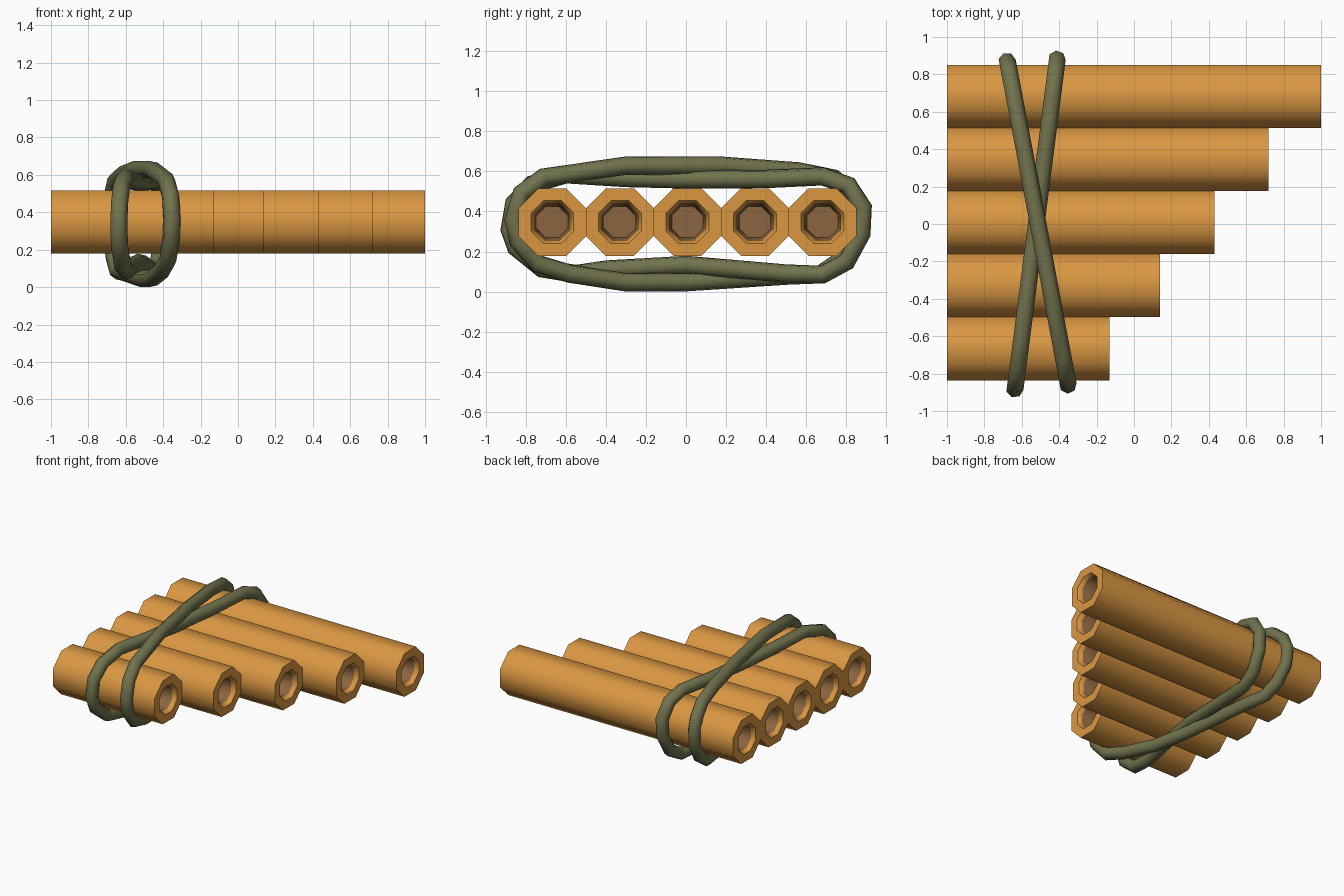
import bpy, bmesh, math
from mathutils import Vector

if "Cube" in bpy.data.objects:
    bpy.data.objects.remove(bpy.data.objects["Cube"])


def material(name, rgb):
    m = bpy.data.materials.new(name)
    m.diffuse_color = (*rgb, 1)
    m.use_nodes = True
    m.node_tree.nodes["Principled BSDF"].inputs["Base Color"].default_value = m.diffuse_color
    return m


BAMBOO = material("bamboo orange", (0.70, 0.31, 0.055))
INNER = material("bore brown", (0.26, 0.13, 0.05))
DARK = material("deep bore dark brown", (0.09, 0.03, 0.018))
CORD = material("olive cord", (0.165, 0.17, 0.075))


def finish(name, bm, mats, angle):
    bmesh.ops.recalc_face_normals(bm, faces=bm.faces)
    me = bpy.data.meshes.new(name)
    bm.to_mesh(me)
    bm.free()
    for m in mats:
        me.materials.append(m)
    me.shade_smooth()
    me.set_sharp_from_angle(angle=math.radians(angle))
    ob = bpy.data.objects.new(name, me)
    bpy.context.collection.objects.link(ob)
    return ob


def bridge(bm, a, b, mat=0):
    n = len(a)
    for i in range(n):
        j = (i + 1) % n
        bm.faces.new((a[i], a[j], b[j], b[i])).material_index = mat


# Pipes: octagonal, bored from both ends with a chamfered lip
SIDES = 8
CZ = 0.347


def pipe(name, y, x0, x1):
    bm = bmesh.new()

    def ring(x, apothem):
        r = apothem / math.cos(math.pi / SIDES)
        return [bm.verts.new((x,
                              y + r * math.cos((i + 0.5) * math.tau / SIDES),
                              CZ + r * math.sin((i + 0.5) * math.tau / SIDES)))
                for i in range(SIDES)]

    # (x, apothem, material of the strip leading to the next ring)
    profile = [(x0 + 0.30, 0.078, 1), (x0 + 0.03, 0.09, 0), (x0, 0.107, 0),
               (x0, 0.1685, 0), (x1, 0.1685, 0), (x1, 0.107, 0),
               (x1 - 0.03, 0.09, 1), (x1 - 0.25, 0.078, 1)]
    rings = [ring(x, r) for x, r, _ in profile]
    for k in range(len(rings) - 1):
        bridge(bm, rings[k], rings[k + 1], profile[k][2])
    bm.faces.new(rings[0]).material_index = 2
    bm.faces.new(rings[-1]).material_index = 1
    finish(name, bm, (BAMBOO, INNER, DARK), 50)


for k, end in enumerate((1.0, 0.72, 0.43, 0.14, -0.13)):
    pipe(f"pipe_{k + 1}", 0.681 - 0.337 * k, -1.0, end)


# Cord loops: closed tubes lying in slanted vertical planes
def cord(name, x_mid, slope, path, radius=0.047, sides=7):
    bm = bmesh.new()
    pts = [Vector((x_mid + slope * y, y, z)) for y, z in path]
    normal = Vector((1, -slope, 0)).normalized()
    rings = []
    for i, p in enumerate(pts):
        tangent = ((pts[(i + 1) % len(pts)] - p).normalized()
                   + (p - pts[i - 1]).normalized()).normalized()
        out = tangent.cross(normal)
        rings.append([bm.verts.new(p + radius * (
            normal * math.cos(a * math.tau / sides)
            + out * math.sin(a * math.tau / sides))) for a in range(sides)])
    for i in range(len(rings)):
        bridge(bm, rings[i - 1], rings[i])
    finish(name, bm, (CORD,), 80)


cord("outer_cord", -0.515, -0.188, [
    (0.18, 0.628), (0.56, 0.60), (0.74, 0.565), (0.83, 0.49), (0.87, 0.39),
    (0.855, 0.28), (0.78, 0.16), (0.67, 0.085), (0.5, 0.08), (0.0, 0.047),
    (-0.3, 0.047), (-0.58, 0.09), (-0.74, 0.14), (-0.835, 0.25),
    (-0.86, 0.36), (-0.82, 0.49), (-0.71, 0.57), (-0.3, 0.628)])
cord("inner_cord", -0.525, 0.128, [
    (0.0, 0.56), (0.4, 0.562), (0.68, 0.575), (0.81, 0.53), (0.882, 0.42),
    (0.875, 0.29), (0.8, 0.15), (0.68, 0.085), (0.5, 0.09), (0.0, 0.133),
    (-0.4, 0.11), (-0.55, 0.088), (-0.72, 0.115), (-0.85, 0.22),
    (-0.882, 0.31), (-0.86, 0.44), (-0.77, 0.535), (-0.6, 0.585),
    (-0.3, 0.567)])
